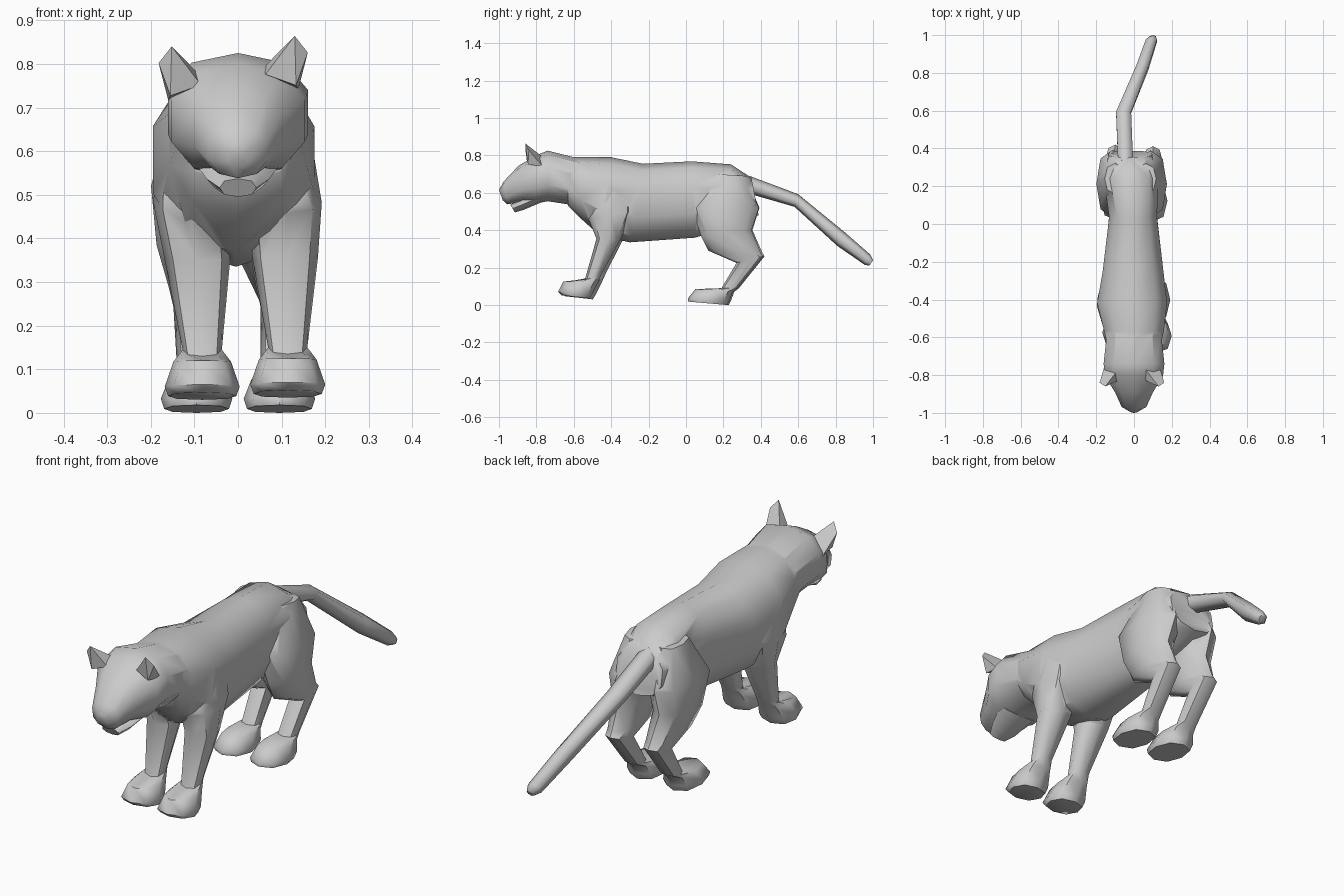
import bpy, bmesh, math
from mathutils import Vector

if "Cube" in bpy.data.objects:
    bpy.data.objects.remove(bpy.data.objects["Cube"])


def shade(ob, angle):
    bpy.ops.object.select_all(action='DESELECT')
    bpy.context.view_layer.objects.active = ob
    ob.select_set(True)
    bpy.ops.object.shade_smooth_by_angle(angle=math.radians(angle))


def finish(name, bm, angle):
    bmesh.ops.recalc_face_normals(bm, faces=bm.faces)
    mesh = bpy.data.meshes.new(name)
    bm.to_mesh(mesh)
    bm.free()
    ob = bpy.data.objects.new(name, mesh)
    bpy.context.collection.objects.link(ob)
    shade(ob, angle)
    return ob


def loft(name, rings, sides=8, power=0.85, angle=50):
    """Skin rings given as (y, z) of one edge, (y, z) of the other, centre x, half width."""
    bm = bmesh.new()
    loops = []
    for (ya, za), (yb, zb), cx, w in rings:
        mid = Vector((cx, (ya + yb) / 2, (za + zb) / 2))
        axis = Vector((0, (ya - yb) / 2, (za - zb) / 2))
        loop = []
        for i in range(sides):
            t = 2 * math.pi * i / sides
            c, s = [math.copysign(abs(v) ** power, v) if abs(v) > 1e-6 else 0
                    for v in (math.cos(t), math.sin(t))]
            loop.append(bm.verts.new(mid + axis * c + Vector((w * s, 0, 0))))
        loops.append(loop)
    for a, b in zip(loops, loops[1:]):
        for i in range(sides):
            j = (i + 1) % sides
            bm.faces.new((a[i], a[j], b[j], b[i]))
    bm.faces.new(loops[0])
    bm.faces.new(loops[-1])
    return finish(name, bm, angle)


def leg(name, side, rings, top_dx, foot):
    """Place a leg on one side, easing from the hip shift to the foot offset."""
    dx, dy, dz = foot
    out = []
    for i, (a, b, cx, w) in enumerate(rings):
        k = min(1, i / 3)
        out.append(((a[0] + dy * k, a[1] + dz * k), (b[0] + dy * k, b[1] + dz * k),
                    side * cx + top_dx * (1 - k) + dx * k, w))
    return loft(name, out)


# Torso from neck to rump
body = loft("body", [
    ((-.63, .79), (-.63, .53), 0, .15),
    ((-.57, .79), (-.56, .46), 0, .165),
    ((-.40, .79), (-.46, .37), -.01, .193),
    ((-.23, .755), (-.30, .335), -.005, .168),
    ((.03, .768), (.05, .36), -.005, .132),
    ((.24, .752), (.24, .42), -.015, .15),
    ((.35, .68), (.388, .48), -.02, .12),
], 10)

# Head with muzzle
head = loft("head", [
    ((-.58, .785), (-.58, .53), 0, .15),
    ((-.74, .825), (-.74, .555), 0, .168),
    ((-.80, .80), (-.81, .54), 0, .160),
    ((-.895, .745), (-.88, .55), 0, .105),
    ((-.975, .66), (-.955, .538), 0, .068),
    ((-1.0, .615), (-.98, .56), 0, .022),
], 10)

# Legs, each running from the shoulder or hip down to the sole
FRONT = [
    ((-.49, .64), (-.28, .64), .10, .07),
    ((-.52, .46), (-.28, .50), .105, .085),
    ((-.475, .35), (-.345, .35), .10, .075),
    ((-.535, .13), (-.445, .16), .10, .045),
    ((-.65, .12), (-.465, .115), .10, .066),
    ((-.678, .065), (-.495, .055), .10, .086),
    ((-.66, .047), (-.51, .03), .10, .078),
]
HIND = [
    ((.16, .70), (.32, .69), .08, .055),
    ((.03, .52), (.39, .52), .10, .086),
    ((.08, .37), (.35, .40), .105, .075),
    ((.12, .29), (.40, .28), .10, .058),
    ((.27, .225), (.412, .26), .10, .048),
    ((.19, .09), (.275, .09), .095, .044),
    ((.05, .085), (.25, .07), .095, .064),
    ((.01, .035), (.235, .03), .095, .082),
    ((.012, .018), (.22, .0), .095, .074),
]
limbs = [
    leg("front_leg_left", -1, FRONT, -.015, (.018, .012, 0)),
    leg("front_leg_right", 1, FRONT, -.004, (.014, -.006, .005)),
    leg("hind_leg_left", -1, HIND, -.02, (0, .008, 0)),
    leg("hind_leg_right", 1, HIND, -.018, (0, 0, 0)),
]

# Merge head and legs into the torso as one skin
bpy.ops.object.select_all(action='DESELECT')
bpy.context.view_layer.objects.active = body
for part in [head] + limbs:
    mod = body.modifiers.new("join", 'BOOLEAN')
    mod.operation, mod.solver, mod.object = 'UNION', 'EXACT', part
    bpy.ops.object.modifier_apply(modifier=mod.name)
    bpy.data.objects.remove(part)
shade(body, 50)

# Jaw
loft("jaw", [
    ((-.80, .60), (-.77, .55), 0, .10),
    ((-.88, .565), (-.87, .508), 0, .072),
    ((-.94, .537), (-.915, .495), 0, .042),
])

# Ears, tilted forward
for side, label, dx, lift in ((-1, "left", -.01, -.018), (1, "right", -.012, .006)):
    bm = bmesh.new()
    for x, y, z in ((.07, -.765, .785), (.15, -.765, .735), (.075, -.83, .77),
                    (.145, -.845, .745), (.142, -.86, .858), (.172, -.84, .82)):
        bm.verts.new((side * x + dx, y, z + lift))
    bmesh.ops.convex_hull(bm, input=bm.verts)
    finish("ear_" + label, bm, 20)

# Tail, curving down and to the right
loft("tail", [
    ((.34, .69), (.32, .60), -.045, .046),
    ((.60, .592), (.58, .525), -.055, .046),
    ((.85, .388), (.81, .315), .045, .038),
    ((.985, .27), (.955, .215), .092, .034),
    ((1.0, .24), (.98, .21), .10, .018),
], 6, 1.0, 65)
